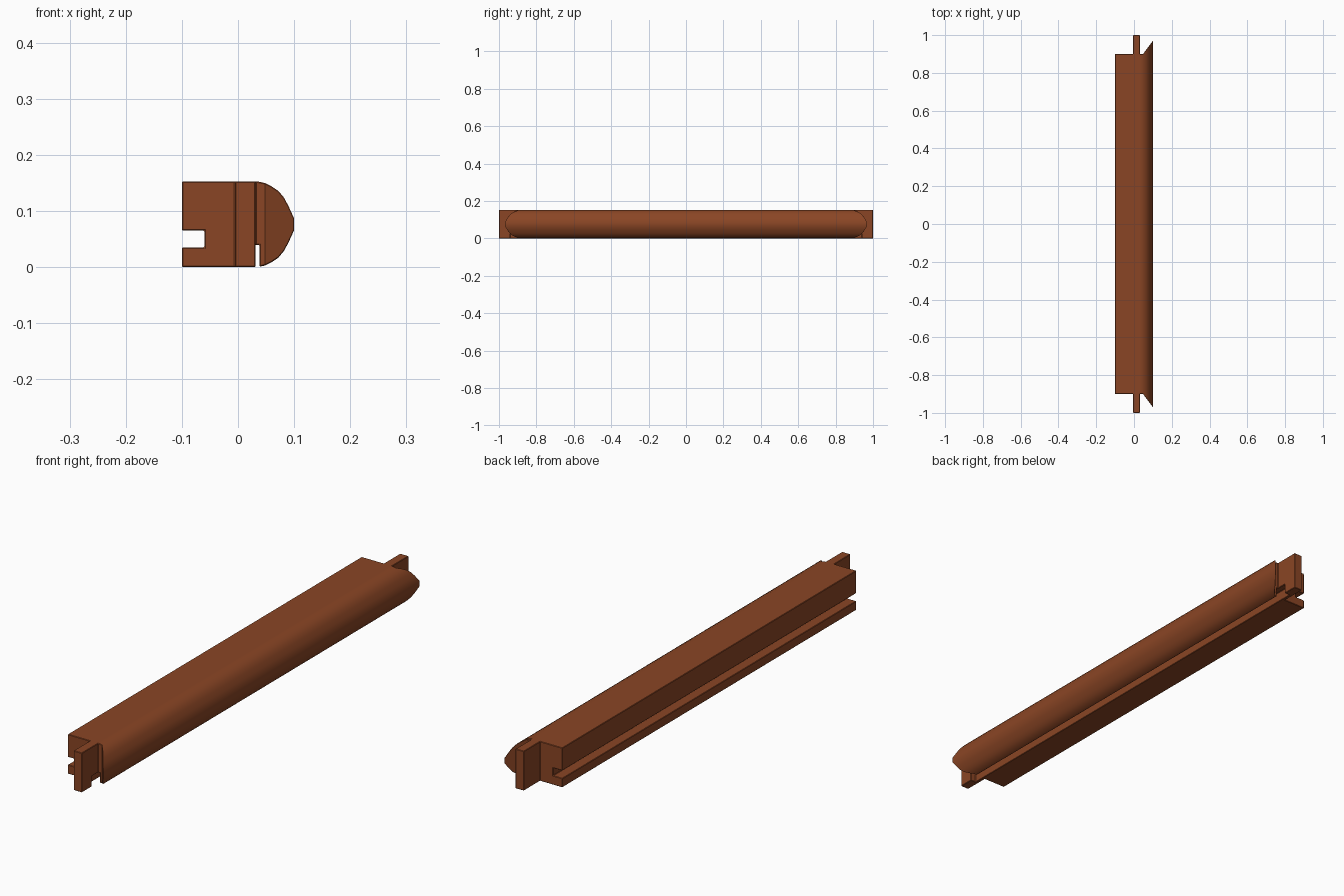
import bpy, bmesh

if "Cube" in bpy.data.objects:
    bpy.data.objects.remove(bpy.data.objects["Cube"])

wood = bpy.data.materials.new("saddle_brown_wood")
wood.diffuse_color = (0.255, 0.06, 0.018, 1)
wood.use_nodes = True
wood.node_tree.nodes["Principled BSDF"].inputs["Base Color"].default_value = wood.diffuse_color

H = 0.153          # rail height
COPE = 0.048       # x where the mitred moulding ends begin


def make_object(name, bm):
    bmesh.ops.recalc_face_normals(bm, faces=bm.faces)
    me = bpy.data.meshes.new(name)
    bm.to_mesh(me)
    bm.free()
    me.materials.append(wood)
    ob = bpy.data.objects.new(name, me)
    bpy.context.collection.objects.link(ob)
    return ob


def box(name, x0, x1, y, z0, z1):
    bm = bmesh.new()
    bmesh.ops.create_cube(bm, size=1)
    for v in bm.verts:
        v.co.x = x0 if v.co.x < 0 else x1
        v.co.y = -y if v.co.y < 0 else y
        v.co.z = z0 if v.co.z < 0 else z1
    return make_object(name, bm)


def end_y(x):
    # square shoulder, then a mitre running out to the moulding's nose
    return 0.9 + max(0, x - COPE) * 0.07 / (0.1 - COPE)


# Rail cross-section: square back, side groove, rounded front moulding
back = [(COPE, 0.003), (0.034, 0), (-0.1, 0), (-0.1, 0.035), (-0.06, 0.035),
        (-0.06, 0.065), (-0.1, 0.065), (-0.1, H), (0.034, H), (COPE, H - 0.003)]
nose = [(0.06, 0.144), (0.072, 0.136), (0.082, 0.124), (0.09, 0.109), (0.1, 0.087),
        (0.1, 0.066), (0.09, 0.044), (0.082, 0.029), (0.072, 0.017), (0.06, 0.009)]
profile = back + nose
n, k = len(profile), len(back)

bm = bmesh.new()
rings = [[bm.verts.new((x, s * end_y(x), z)) for x, z in profile] for s in (-1, 1)]
for i in range(n):
    j = (i + 1) % n
    bm.faces.new((rings[0][i], rings[0][j], rings[1][j], rings[1][i]))
for r in rings:
    bm.faces.new(r[:k])                     # square shoulder
    bm.faces.new([r[0]] + r[k - 1:])        # mitred moulding end
rail = make_object("door_rail", bm)

# Tenons through both ends, and the panel slot underneath
tenon = box("tenon", -0.005, 0.031, 1.0, 0, H)
slot = box("panel_slot_cutter", 0.008, 0.038, 0.94, -0.05, 0.04)
slot.hide_render = True

bpy.context.view_layer.objects.active = rail
rail.select_set(True)
for other, op in ((tenon, 'UNION'), (slot, 'DIFFERENCE')):
    m = rail.modifiers.new(other.name, 'BOOLEAN')
    m.object, m.operation, m.solver = other, op, 'EXACT'
    bpy.ops.object.modifier_apply(modifier=m.name)
    bpy.data.objects.remove(other)

# Fine eased edges
bev = rail.modifiers.new("eased_edges", 'BEVEL')
bev.width, bev.segments, bev.limit_method, bev.angle_limit = 0.002, 1, 'ANGLE', 1.0
bpy.ops.object.modifier_apply(modifier=bev.name)
bpy.ops.object.shade_smooth_by_angle(angle=0.52)
